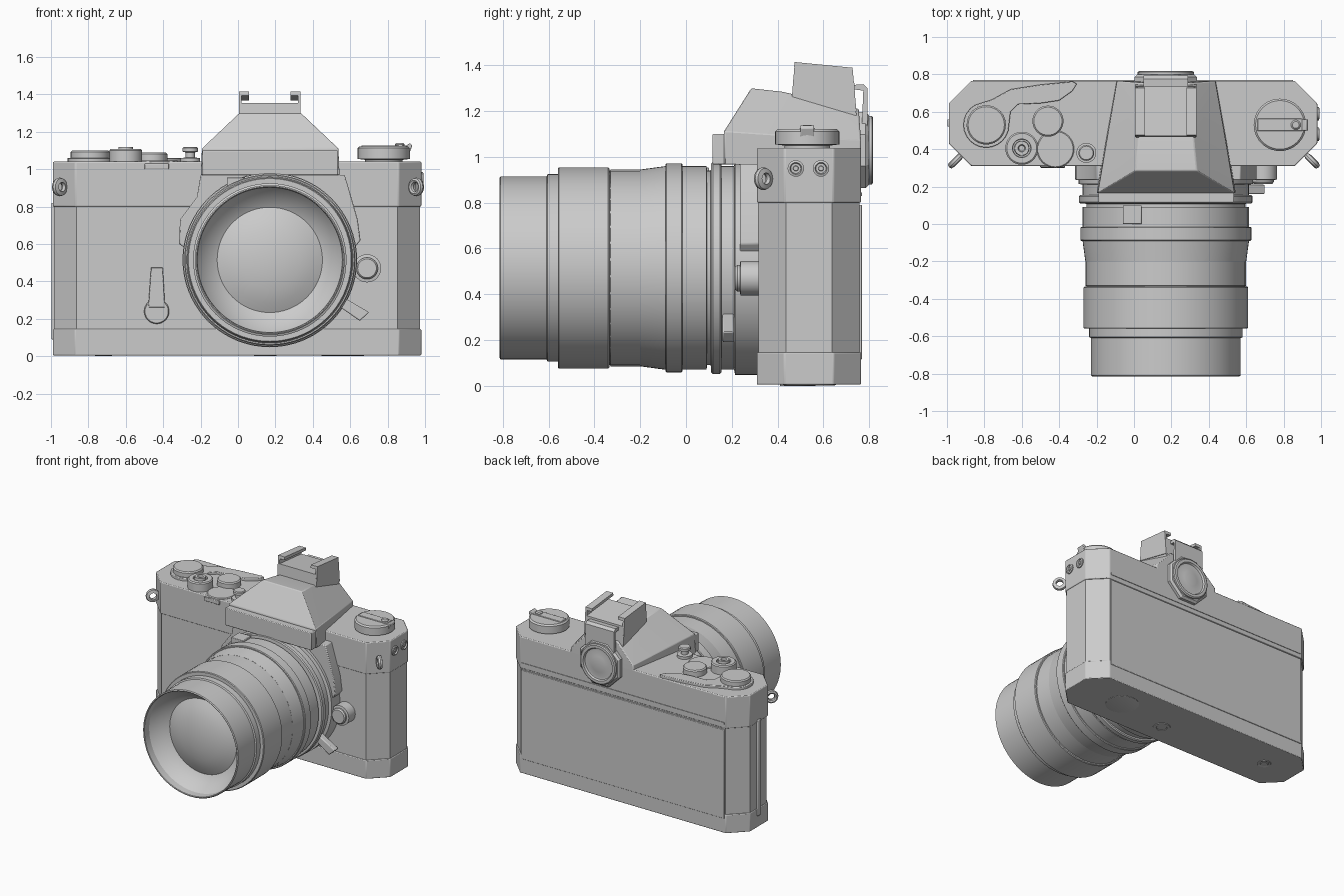
import bpy, bmesh, math
from mathutils import Vector, Matrix

CX, CZ = 0.17, 0.515          # lens axis
AX = {'x': lambda a, b, h: (h, a, b), 'y': lambda a, b, h: (a, h, b), 'z': lambda a, b, h: (a, b, h)}


def finish(name, bm, bevel=0.0, angle=28):
    bmesh.ops.remove_doubles(bm, verts=bm.verts, dist=1e-5)
    bmesh.ops.recalc_face_normals(bm, faces=bm.faces)
    for f in bm.faces:
        f.smooth = True
    for e in bm.edges:
        e.smooth = len(e.link_faces) == 2 and e.calc_face_angle(0) < math.radians(angle)
    me = bpy.data.meshes.new(name)
    bm.to_mesh(me)
    bm.free()
    ob = bpy.data.objects.new(name, me)
    bpy.context.collection.objects.link(ob)
    if bevel:
        m = ob.modifiers.new("edge", 'BEVEL')
        m.width, m.segments, m.limit_method = bevel, 2, 'ANGLE'
    return ob


def extrude(name, pts, lo, hi, axis='z', bevel=0.0):
    """Prism from a 2D outline pushed from lo to hi along an axis."""
    bm = bmesh.new()
    rings = [[bm.verts.new(AX[axis](a, b, h)) for a, b in pts] for h in (lo, hi)]
    n = len(pts)
    for r in rings:
        bm.faces.new(r)
    for i in range(n):
        j = (i + 1) % n
        bm.faces.new((rings[0][i], rings[0][j], rings[1][j], rings[1][i]))
    return finish(name, bm, bevel)


def box(name, x, y, z, bevel=0.0):
    return extrude(name, [(x[0], y[0]), (x[1], y[0]), (x[1], y[1]), (x[0], y[1])], z[0], z[1], 'z', bevel)


def lathe(name, prof, a, b, axis='z', seg=32, phase=0.0):
    """Revolve (radius, height) points about an axis through (a, b)."""
    bm = bmesh.new()
    rings = []
    for k in range(seg):
        t = 2 * math.pi * k / seg + phase
        rings.append([bm.verts.new(AX[axis](a + r * math.cos(t), b + r * math.sin(t), h)) for r, h in prof])
    for k in range(seg):
        p, q = rings[k], rings[(k + 1) % seg]
        for i in range(len(prof) - 1):
            vs = [p[i], p[i + 1], q[i + 1], q[i]]
            if prof[i][0] == 0:
                vs = [p[i], p[i + 1], q[i + 1]]
            elif prof[i + 1][0] == 0:
                vs = [p[i], p[i + 1], q[i]]
            bm.faces.new(vs)
    return finish(name, bm)


def disc(name, a, b, r, lo, hi, axis='z', seg=32):
    c = min(0.008, (hi - lo) / 3)
    return lathe(name, [(0, lo), (r, lo), (r, hi - c), (r - c, hi), (0, hi)], a, b, axis, seg)


def body_outline(d):
    c = 0.12
    x0, x1, y0, y1 = -0.99 + d, 0.98 - d, 0.31 + d, 0.765 - d
    return [(x0 + c, y0), (x1 - c, y0), (x1, y0 + c), (x1, y1 - c),
            (x1 - c, y1), (x0 + c, y1), (x0, y1 - c), (x0, y0 + c)]


# Body shell: bottom plate, covering, top cover
extrude("bottom_plate", body_outline(0), 0.005, 0.145, bevel=0.005)
extrude("body_covering", body_outline(0.006), 0.14, 0.81)
extrude("top_cover", body_outline(0), 0.80, 1.04, bevel=0.006)
box("back_door", (-0.86, 0.85), (0.74, 0.77), (0.115, 0.79), 0.004)
box("back_ledge", (-0.86, 0.85), (0.74, 0.769), (0.83, 0.845))
box("door_hinge", (-0.998, -0.97), (0.52, 0.56), (0.09, 0.82), 0.006)

# Front apron around the mount
extrude("mount_apron", [(-0.2, 0.97), (-0.22, 0.85), (-0.31, 0.73), (-0.315, 0.60), (-0.27, 0.57), (-0.22, 0.3),
                        (0.0, 0.1), (0.34, 0.1), (0.56, 0.3), (0.60, 0.55), (0.655, 0.62), (0.64, 0.73),
                        (0.60, 0.87), (0.57, 0.97)], 0.235, 0.32, 'y', 0.006)
lathe("mount_ring", [(0, 0.15), (0.445, 0.15), (0.445, 0.21), (0.467, 0.215), (0.467, 0.32), (0, 0.32)],
      CX, CZ, 'y', 64)

# Lens barrel with recessed front glass
lathe("lens_barrel", [
    (0.28, -0.66), (0.335, -0.69), (0.385, -0.76), (0.388, -0.812), (0.393, -0.815), (0.40, -0.81),
    (0.40, -0.61), (0.41, -0.605), (0.41, -0.56), (0.435, -0.56), (0.44, -0.555), (0.44, -0.34), (0.435, -0.335),
    (0.425, -0.335), (0.425, -0.2), (0.43, -0.2), (0.445, -0.09), (0.452, -0.09), (0.457, -0.085),
    (0.457, -0.02), (0.452, -0.015), (0.445, -0.015), (0.445, 0.09), (0.425, 0.092), (0.425, 0.108),
    (0.457, 0.11), (0.464, 0.117), (0.464, 0.148), (0.457, 0.155), (0.3, 0.155)], CX, CZ, 'y', 72)
lathe("front_glass", [(0, -0.725), (0.08, -0.721), (0.16, -0.708), (0.23, -0.686), (0.283, -0.66)], CX, CZ, 'y', 64)
lathe("focus_grip", [(0.42, -0.333), (0.43, -0.33), (0.43, -0.2), (0.42, -0.198)], CX, CZ, 'y', 36)
box("aperture_index", (-0.06, 0.04), (0.0, 0.10), (0.90, 0.955), 0.004)

# Lens release tab pointing outward from the barrel
d = Vector((0.86, 0, -0.5)).normalized()
n = Vector((0.5, 0, 0.86)).normalized()
tab = [(CX + d.x * u + n.x * v, CZ + d.z * u + n.z * v)
       for u, v in ((0.40, -0.025), (0.58, -0.04), (0.60, 0.025), (0.40, 0.025))]
extrude("aperture_tab", tab, 0.16, 0.21, 'y', 0.006)

# Front controls
lathe("lens_release_button", [(0, 0.215), (0.05, 0.215), (0.058, 0.225), (0.058, 0.235), (0.075, 0.238),
                              (0.075, 0.32), (0, 0.32)], 0.69, 0.47, 'y')
disc("timer_pivot", -0.435, 0.24, 0.067, 0.30, 0.315, 'y')
bpy.data.objects["timer_pivot"].data.transform(Matrix.Translation((0, 0.615, 0)) @ Matrix.Diagonal((1, -1, 1, 1)))
bpy.data.objects["timer_pivot"].data.flip_normals()
extrude("timer_lever", [(-0.48, 0.26), (-0.39, 0.26), (-0.402, 0.475), (-0.465, 0.475)], 0.299, 0.318, 'y', 0.004)

# Strap lugs on the front chamfers
for s, nm in ((-1, "left"), (1, "right")):
    out = Vector((s * 0.707, -0.707, 0))
    o = lathe("strap_lug_" + nm, [(0.025 + 0.0 if k == 2 else 0.036 + 0.014 * math.cos(k * math.pi / 4),
              0.018 * math.sin(k * math.pi / 4)) for k in range(9)], 0, 0, 'z', 24)
    o.matrix_world = Matrix.Translation((s * 0.953, 0.338, 0.905)) @ Matrix((
        (out.x, 0, -out.y, 0), (out.y, 0, out.x, 0), (0, 1, 0, 0), (0, 0, 0, 1)))

# Sockets on the right side
for i, y in enumerate((0.48, 0.59)):
    lathe("sync_socket_%d" % (i + 1), [(0, 0.97), (0.036, 0.97), (0.036, 0.988), (0.026, 0.992), (0.022, 0.982),
                                       (0.012, 0.982), (0.01, 0.99), (0, 0.99)], y, 0.95, 'x', 20)

# Viewfinder hump: convex roof, mirrored about the lens axis
bm = bmesh.new()
for p in ((0.372, 0.165, 0.968), (0.366, 0.165, 1.11), (0.272, 0.765, 0.95), (0.262, 0.765, 1.07),
          (0.165, 0.285, 1.30), (0.15, 0.42, 1.285), (0.125, 0.755, 1.21)):
    for s in (-1, 1):
        bm.verts.new((0.172 + s * p[0], p[1], p[2]))
r = bmesh.ops.convex_hull(bm, input=bm.verts)
bmesh.ops.dissolve_limit(bm, angle_limit=0.02, verts=bm.verts, edges=bm.edges)
finish("viewfinder_hump", bm, 0.006, 10)
box("hump_front_plate", (-0.19, 0.535), (0.115, 0.18), (0.968, 1.10), 0.005)

# Accessory shoe: base, two rails with inward lips
extrude("shoe_base", [(0.462, 1.25), (0.47, 1.355), (0.735, 1.33), (0.745, 1.18)], 0.01, 0.33, 'x')
for s, nm in ((-1, "left"), (1, "right")):
    w = sorted((0.17 + s * 0.165, 0.17 + s * 0.15))
    lip = sorted((0.17 + s * 0.165, 0.17 + s * 0.11))
    extrude("shoe_rail_" + nm, [(0.464, 1.265), (0.475, 1.415), (0.728, 1.39), (0.745, 1.2)], w[0], w[1], 'x')
    extrude("shoe_lip_" + nm, [(0.472, 1.393), (0.475, 1.415), (0.728, 1.39), (0.73, 1.368)], lip[0], lip[1], 'x')

# Eyepiece and the shoe bracket hooked over it
extrude("shoe_bracket", [(0.735, 1.295), (0.735, 1.315), (0.775, 1.318), (0.793, 1.30), (0.793, 1.05), (0.765, 1.05),
                         (0.775, 1.29)], 0.05, 0.29, 'x')
lathe("eyepiece_frame", [(0, 0.75), (0.18, 0.75), (0.18, 0.785), (0.165, 0.80), (0, 0.80)],
      CX, 1.03, 'y', 8, math.pi / 8)
lathe("eyepiece_ring", [(0.15, 0.79), (0.15, 0.812), (0.142, 0.818), (0.122, 0.818), (0.115, 0.805), (0.1, 0.803),
                        (0.06, 0.811), (0, 0.814)], CX, 1.03, 'y', 48)

# Film advance: lever plate and cap
arc = [(-0.79 + 0.122 * math.cos(math.radians(t)), 0.53 + 0.122 * math.sin(math.radians(t)))
       for t in range(120, 361, 15)]
extrude("advance_lever", arc + [(-0.66, 0.60), (-0.62, 0.64), (-0.5, 0.645), (-0.40, 0.66), (-0.33, 0.71),
                                (-0.305, 0.75), (-0.33, 0.762), (-0.5, 0.745), (-0.66, 0.72), (-0.76, 0.665)],
        1.035, 1.06, 'z', 0.004)
disc("advance_cap", -0.79, 0.53, 0.105, 1.05, 1.10)

# Shutter dial with button, speed disc, small plunger
lathe("shutter_dial", [(0, 1.03), (0.088, 1.03), (0.088, 1.10), (0.08, 1.107), (0.05, 1.107), (0.048, 1.095),
                       (0.04, 1.095), (0.038, 1.12), (0.02, 1.12), (0.015, 1.108), (0, 1.108)], -0.6, 0.405, 'z', 36)
disc("speed_disc", -0.46, 0.55, 0.083, 1.03, 1.088)
disc("speed_disc_collar", -0.42, 0.40, 0.10, 1.03, 1.047)
lathe("plunger", [(0, 1.03), (0.053, 1.03), (0.053, 1.06), (0.025, 1.062), (0.025, 1.09), (0.042, 1.094),
                  (0.042, 1.112), (0.036, 1.118), (0, 1.118)], -0.255, 0.38, 'z', 28)
box("front_window", (-0.5, -0.37), (0.302, 0.32), (1.0, 1.03), 0.004)

# Rewind knob with folding crank
lathe("rewind_knob", [(0, 1.03), (0.1, 1.03), (0.1, 1.05), (0.14, 1.055), (0.14, 1.112), (0.13, 1.122), (0, 1.122)],
      0.78, 0.53, 'z', 40)
box("rewind_crank", (0.66, 0.9), (0.497, 0.563), (1.112, 1.128), 0.004)
extrude("crank_handle", [(0.84, 1.09), (0.92, 1.14), (0.932, 1.125), (0.905, 1.06), (0.86, 1.06)],
        0.50, 0.56, 'y', 0.004)
disc("crank_pin", 0.865, 0.53, 0.026, 1.11, 1.14, 'z', 16)

# Underside: battery cover, tripod socket, rewind release
lathe("battery_cover", [(0, 0.02), (0.115, 0.02), (0.115, 0.003), (0.108, 0.001), (0, 0.001)], 0.56, 0.54, 'z', 40)
lathe("tripod_socket", [(0, 0.004), (0.035, 0.004), (0.038, 0.0), (0.06, 0.0), (0.06, 0.02)], 0.145, 0.47, 'z', 24)
lathe("rewind_release", [(0, 0.0), (0.025, 0.0), (0.03, 0.004), (0.045, 0.001), (0.05, 0.01)], -0.72, 0.54, 'z', 20)
